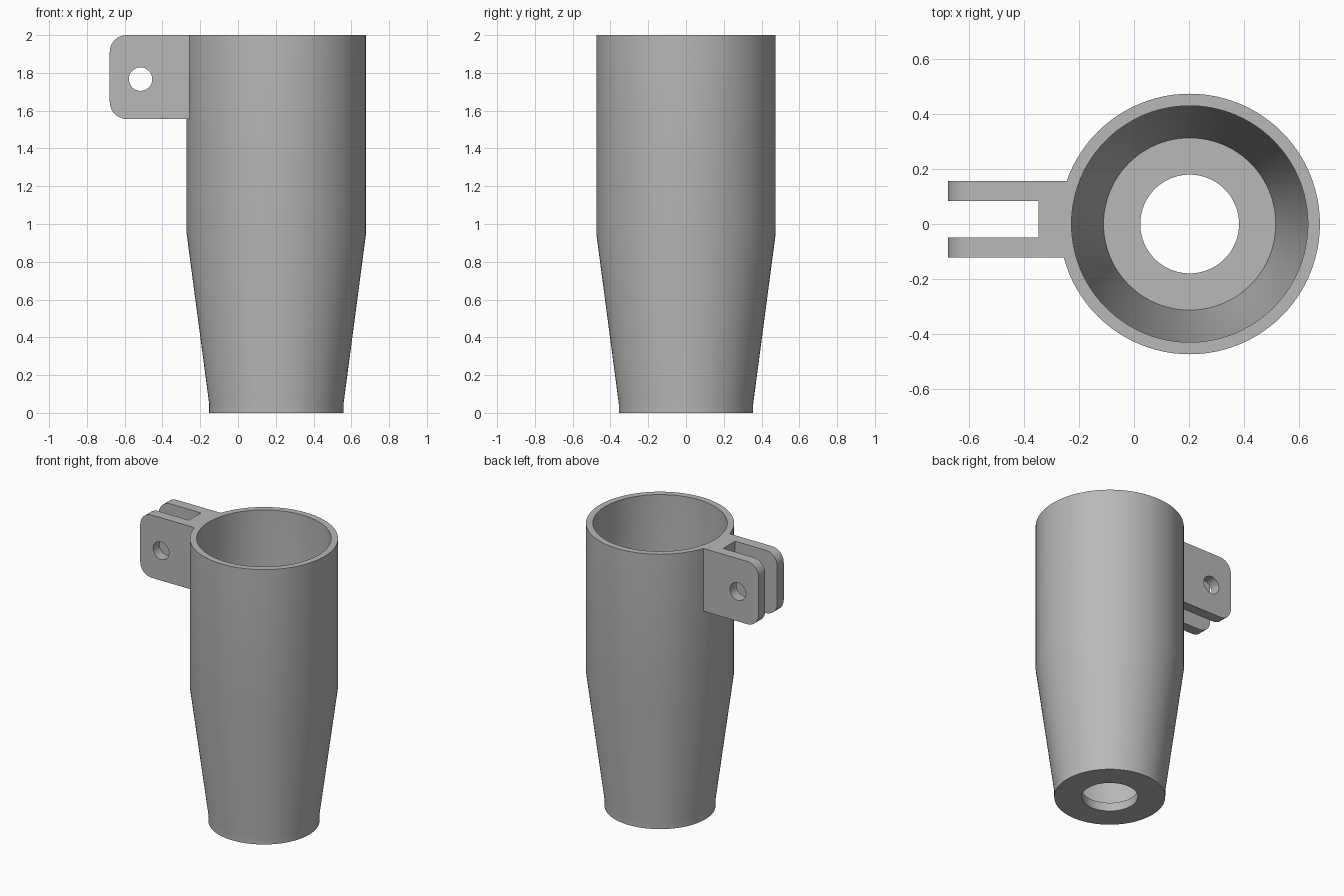
import bpy, bmesh, math

if "Cube" in bpy.data.objects:
    bpy.data.objects.remove(bpy.data.objects["Cube"], do_unlink=True)

AXIS_X = 0.203
TAB_Y = 0.017
SEGMENTS = 96

grey = bpy.data.materials.new("plain grey")
grey.use_nodes = True
grey.diffuse_color = (0.48, 0.48, 0.48, 1)
grey.node_tree.nodes["Principled BSDF"].inputs["Base Color"].default_value = grey.diffuse_color


def make_object(name, bm):
    bmesh.ops.recalc_face_normals(bm, faces=bm.faces)
    mesh = bpy.data.meshes.new(name)
    bm.to_mesh(mesh)
    bm.free()
    mesh.materials.append(grey)
    obj = bpy.data.objects.new(name, mesh)
    bpy.context.collection.objects.link(obj)
    return obj


def lathe(name, profile):
    """Revolve a closed (radius, z) profile around the tube axis."""
    bm = bmesh.new()
    rings = []
    for r, z in profile:
        ring = []
        for i in range(SEGMENTS):
            a = math.tau * i / SEGMENTS
            ring.append(bm.verts.new((AXIS_X + r * math.cos(a), r * math.sin(a), z)))
        rings.append(ring)
    for k, low in enumerate(rings):
        high = rings[(k + 1) % len(rings)]
        for i in range(SEGMENTS):
            j = (i + 1) % SEGMENTS
            bm.faces.new((low[i], low[j], high[j], high[i]))
    return make_object(name, bm)


def prism(name, outline, y0, y1):
    """Extrude an (x, z) outline along y."""
    bm = bmesh.new()
    face = bm.faces.new([bm.verts.new((x, y0, z)) for x, z in outline])
    new = bmesh.ops.extrude_face_region(bm, geom=[face])["geom"]
    moved = [v for v in new if isinstance(v, bmesh.types.BMVert)]
    bmesh.ops.translate(bm, verts=moved, vec=(0, y1 - y0, 0))
    return make_object(name, bm)


def arc(cx, cz, r, start, end, steps):
    angles = [math.radians(start + (end - start) * i / steps) for i in range(steps + 1)]
    return [(cx + r * math.cos(a), cz + r * math.sin(a)) for a in angles]


def combine(target, other, operation):
    mod = target.modifiers.new(operation.lower(), 'BOOLEAN')
    mod.object, mod.operation, mod.solver = other, operation, 'EXACT'
    bpy.ops.object.select_all(action='DESELECT')
    bpy.context.view_layer.objects.active = target
    target.select_set(True)
    bpy.ops.object.modifier_apply(modifier=mod.name)
    bpy.data.objects.remove(other, do_unlink=True)


# Tapered hollow tube with a drilled floor
tube = lathe("tapered_tube", [
    (0.18, 0), (0.356, 0), (0.356, 0.05), (0.475, 0.95), (0.475, 2),
    (0.431, 2), (0.431, 0.95), (0.314, 0.06), (0.18, 0.06)])

# Rounded side bracket, ending inside the tube wall
left, inner, bottom, top, r = -0.679, -0.236, 1.556, 2.0, 0.09
outline = [(inner, bottom), (inner, top)]
outline += arc(left + r, top - r, r, 90, 180, 10)
outline += arc(left + r, bottom + r, r, 180, 270, 10)
bracket = prism("fork_bracket", outline, TAB_Y - 0.14, TAB_Y + 0.14)

# Slot between the two ears, then the pin hole
slot = prism("slot_cutter", [(-0.8, 1.4), (-0.349, 1.4), (-0.349, 2.2), (-0.8, 2.2)],
             TAB_Y - 0.067, TAB_Y + 0.067)
combine(bracket, slot, 'DIFFERENCE')
pin = prism("pin_cutter", arc(-0.516, 1.767, 0.062, 0, 352.5, 47), -0.4, 0.4)
combine(bracket, pin, 'DIFFERENCE')

# Join into one solid casting
combine(tube, bracket, 'UNION')
tube.name = "tube_with_fork_bracket"
tube.select_set(True)
bpy.ops.object.shade_smooth_by_angle(angle=math.radians(25))
